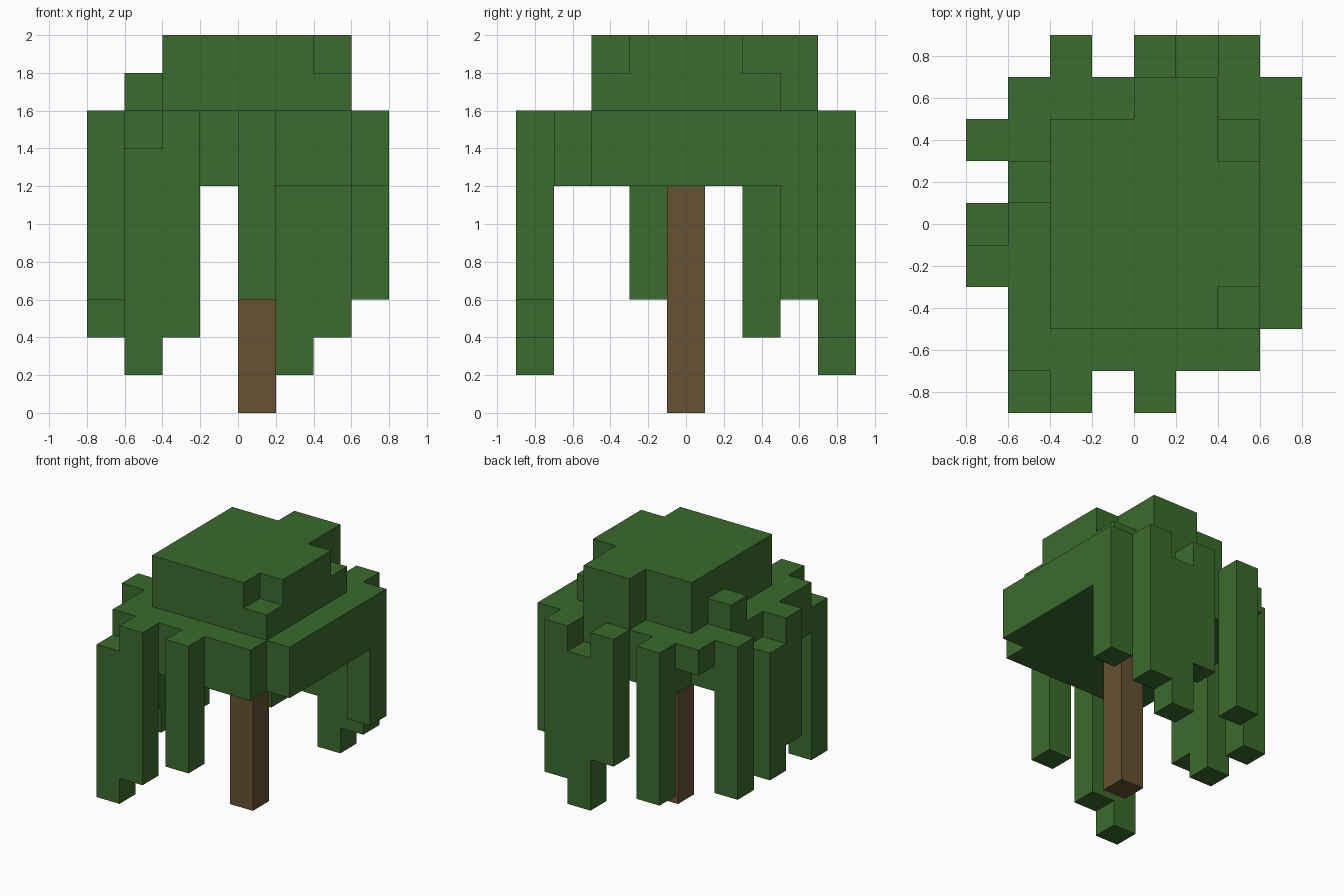
import bpy
import bmesh
from mathutils import Vector

cube = bpy.data.objects.get("Cube")
if cube:
    bpy.data.objects.remove(cube, do_unlink=True)

CELL = 0.2
ORIGIN = Vector((-0.8, -0.9, 0))


def material(name, rgb):
    mat = bpy.data.materials.new(name)
    mat.use_nodes = True
    color = (*rgb, 1)
    mat.diffuse_color = color
    bsdf = mat.node_tree.nodes["Principled BSDF"]
    bsdf.inputs["Base Color"].default_value = color
    bsdf.inputs["Roughness"].default_value = 0.9
    return mat


def box(x, y, z):
    """All grid cells in the half-open ranges x, y, z."""
    return {(i, j, k) for i in range(*x) for j in range(*y) for k in range(*z)}


def block_object(name, cells, mat):
    """One clean skin around a set of grid cells, without inner faces."""
    bm = bmesh.new()
    for cell in sorted(cells):
        for axis in range(3):
            for side in (0, 1):
                neighbour = list(cell)
                neighbour[axis] += 2 * side - 1
                if tuple(neighbour) in cells:
                    continue
                u, v = (axis + 1) % 3, (axis + 2) % 3
                corners = []
                for du, dv in ((0, 0), (1, 0), (1, 1), (0, 1)):
                    p = Vector(cell)
                    p[axis] += side
                    p[u] += du
                    p[v] += dv
                    corners.append(bm.verts.new(ORIGIN + p * CELL))
                bm.faces.new(corners if side else corners[::-1])
    bmesh.ops.remove_doubles(bm, verts=bm.verts, dist=CELL / 100)
    mesh = bpy.data.meshes.new(name)
    bm.to_mesh(mesh)
    bm.free()
    mesh.materials.append(mat)
    obj = bpy.data.objects.new(name, mesh)
    bpy.context.collection.objects.link(obj)
    return obj


leaf_green = material("leaf green", (0.044, 0.147, 0.026))
bark_brown = material("bark brown", (0.133, 0.084, 0.033))

# Broad leaf layer, with its back corner half as thick
leaves = box((1, 7), (1, 8), (6, 8)) | box((7, 8), (2, 8), (6, 8))
leaves -= box((1, 2), (7, 8), (6, 7))

# Crown on top, with low steps at its sides
leaves |= box((2, 6), (2, 7), (8, 10))
leaves |= box((4, 6), (7, 8), (8, 10))
leaves |= box((6, 7), (3, 6), (8, 10))
for x, y in ((6, 2), (6, 6), (1, 5)):
    leaves |= box((x, x + 1), (y, y + 1), (8, 9))

# Hanging strands: column, row, bottom, top
strands = [
    (1, 0, 1, 7), (2, 0, 2, 8), (4, 0, 3, 8),               # front
    (2, 8, 2, 8), (4, 8, 3, 8), (5, 8, 1, 7), (6, 8, 2, 8),  # back
    (0, 3, 3, 8), (0, 4, 2, 7), (0, 6, 2, 8),               # -x side
    (7, 7, 3, 8),                                           # +x side
]
for x, y, bottom, top in strands:
    leaves |= box((x, x + 1), (y, y + 1), (bottom, top))

block_object("leaf_canopy", leaves, leaf_green)

# Trunk
block_object("trunk", box((4, 5), (4, 5), (0, 6)), bark_brown)
